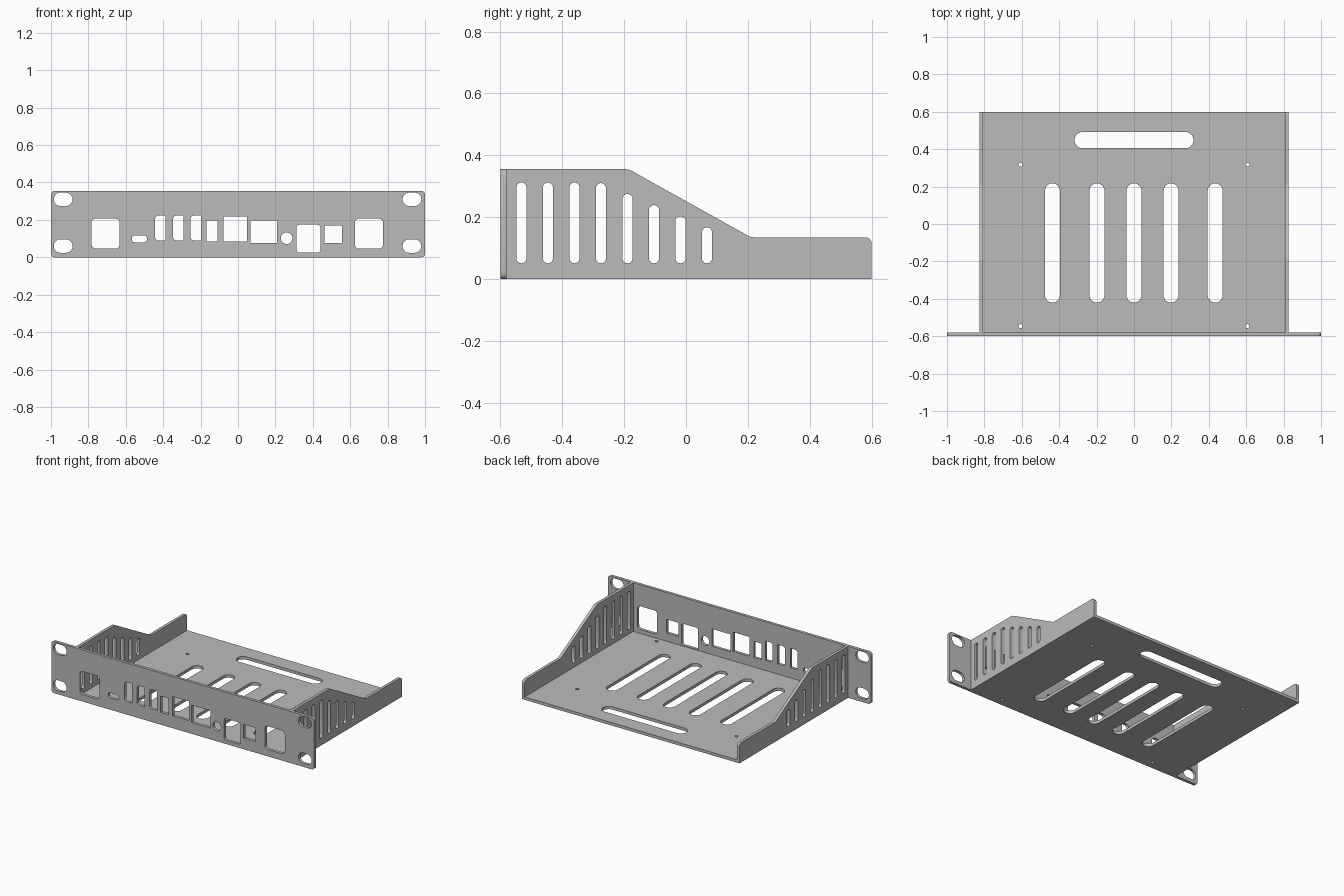
import bpy, bmesh, math
from mathutils import Matrix

if "Cube" in bpy.data.objects:
    bpy.data.objects.remove(bpy.data.objects["Cube"])

steel = bpy.data.materials.new("grey steel")
steel.diffuse_color = (0.5, 0.5, 0.5, 1)
steel.use_nodes = True
steel.node_tree.nodes["Principled BSDF"].inputs["Base Color"].default_value = steel.diffuse_color


def rounded(points, radii, n=6):
    """Round each corner of a polygon with an arc of the given radius."""
    from mathutils import Vector
    pts = [Vector(p) for p in points]
    out = []
    for i, p in enumerate(pts):
        r = radii[i]
        if r <= 0:
            out.append(tuple(p))
            continue
        a = (pts[i - 1] - p).normalized()
        b = (pts[(i + 1) % len(pts)] - p).normalized()
        half = a.angle(b) / 2
        d = r / math.tan(half)
        centre = p + (a + b).normalized() * (r / math.sin(half))
        s, e = p + a * d - centre, p + b * d - centre
        turn = s.angle_signed(e)
        for k in range(n + 1):
            v = Matrix.Rotation(-turn * k / n, 2) @ s
            out.append(tuple(centre + v))
    return out


def box(x0, x1, y0, y1, r=0.0, left_only=False):
    right = 0 if left_only else r
    return rounded([(x0, y0), (x1, y0), (x1, y1), (x0, y1)], [r, right, right, r])


def slot(x0, x1, y0, y1):
    return box(x0, x1, y0, y1, min(x1 - x0, y1 - y0) / 2 - 0.0005, False)


def circle(x, y, r, n=20):
    return [(x + r * math.cos(2 * math.pi * k / n),
             y + r * math.sin(2 * math.pi * k / n)) for k in range(n)]


def sheet(name, loops, thickness, matrix):
    """Flat plate: first loop is the outline, the others are holes."""
    cu = bpy.data.curves.new(name + "_outline", 'CURVE')
    cu.dimensions, cu.fill_mode, cu.extrude = '2D', 'BOTH', thickness / 2
    for loop in loops:
        sp = cu.splines.new('POLY')
        sp.points.add(len(loop) - 1)
        for q, (x, y) in zip(sp.points, loop):
            q.co = (x, y, 0, 1)
        sp.use_cyclic_u = True
    tmp = bpy.data.objects.new(name + "_tmp", cu)
    bpy.context.collection.objects.link(tmp)
    dg = bpy.context.evaluated_depsgraph_get()
    me = bpy.data.meshes.new_from_object(tmp.evaluated_get(dg))
    bpy.data.objects.remove(tmp)
    bm = bmesh.new()
    bm.from_mesh(me)
    bmesh.ops.remove_doubles(bm, verts=bm.verts, dist=0.0002)
    bmesh.ops.transform(bm, matrix=matrix, verts=bm.verts)
    bmesh.ops.recalc_face_normals(bm, faces=bm.faces)
    bm.to_mesh(me)
    bm.free()
    me.name = name
    me.materials.clear()
    me.materials.append(steel)
    ob = bpy.data.objects.new(name, me)
    bpy.context.collection.objects.link(ob)
    bpy.ops.object.select_all(action='DESELECT')
    ob.select_set(True)
    bpy.context.view_layer.objects.active = ob
    bpy.ops.object.shade_smooth_by_angle(angle=math.radians(25))
    return ob


T = 0.02

# Front panel with rack mounting holes and connector cut-outs
front = [box(-1, 1, 0, 0.355, 0.02)]
for x in (-0.935, 0.93):
    for z in (0.06, 0.31):
        front.append(slot(x - 0.05, x + 0.05, z - 0.036, z + 0.036))
front += [box(-0.783, -0.633, 0.047, 0.207, 0.022),
          box(0.625, 0.776, 0.047, 0.207, 0.022),
          box(-0.567, -0.487, 0.08, 0.117, 0.016)]
for x in (-0.444, -0.348, -0.254):
    front.append(box(x, x + 0.056, 0.09, 0.223, 0.02, True))
front += [box(-0.168, -0.11, 0.085, 0.197),
          box(-0.077, 0.047, 0.085, 0.218),
          box(0.067, 0.209, 0.077, 0.197),
          circle(0.26, 0.102, 0.031),
          box(0.313, 0.441, 0.025, 0.174, 0.016),
          box(0.463, 0.555, 0.077, 0.171)]
sheet("front_panel", front, T,
      Matrix.Translation((0, -0.59, 0)) @ Matrix.Rotation(math.pi / 2, 4, 'X'))

# Floor tray with vent slots, rear slot and screw holes
WALL = 0.827
floor = [box(-WALL + T, WALL - T, -0.58, 0.6)]
for x in (-0.436, -0.198, 0, 0.198, 0.434):
    floor.append(slot(x - 0.04, x + 0.04, -0.42, 0.217))
floor.append(slot(-0.318, 0.318, 0.405, 0.492))
for x in (-0.606, 0.606):
    for y in (-0.546, 0.317):
        floor.append(circle(x, y, 0.011, 12))
sheet("floor_tray", floor, T, Matrix.Translation((0, 0, T / 2)))

# Sloped side walls with vent slots that shorten down the slope
wall = [rounded([(-0.58, 0), (0.6, 0), (0.6, 0.135), (0.21, 0.135),
                 (-0.185, 0.355), (-0.58, 0.355)], [0, 0, 0.02, 0.04, 0.04, 0])]
tops = (0.312, 0.312, 0.312, 0.31, 0.275, 0.239, 0.203, 0.167)
for i, top in enumerate(tops):
    y = -0.532 + i * 0.0857
    wall.append(slot(y - 0.016, y + 0.016, 0.051, top))
axes = Matrix(((0, 0, 1, 0), (1, 0, 0, 0), (0, 1, 0, 0), (0, 0, 0, 1)))
for name, s in (("left_wall", -1), ("right_wall", 1)):
    sheet(name, wall, T, Matrix.Translation((s * (WALL - T / 2), 0, 0)) @ axes)
